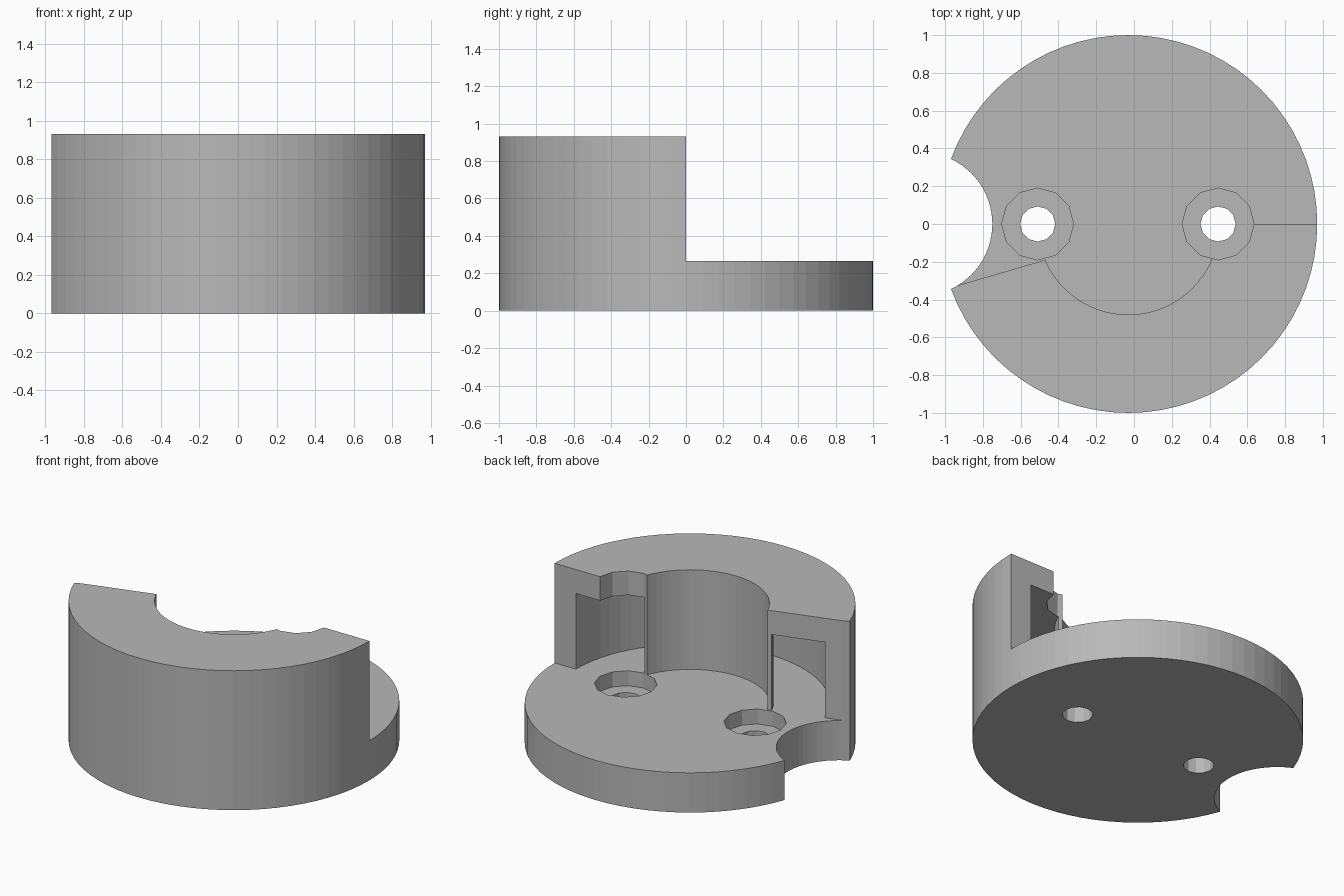
import bpy
import bmesh
from math import cos, sin, tau

if "Cube" in bpy.data.objects:
    bpy.data.objects.remove(bpy.data.objects["Cube"], do_unlink=True)

CX = -0.03               # axis of the round body
FLOOR, TOP = 0.265, 0.93  # base plate top, wall top
ABOVE = 1.3

grey = bpy.data.materials.new("plain_grey")
grey.use_nodes = True
grey.diffuse_color = (0.48, 0.48, 0.48, 1)
grey.node_tree.nodes["Principled BSDF"].inputs["Base Color"].default_value = (0.48, 0.48, 0.48, 1)


def prism(name, outline, z0, z1):
    """Upright solid from a counter-clockwise outline, relative to the axis."""
    bm = bmesh.new()
    face = bm.faces.new([bm.verts.new((x + CX, y, z0)) for x, y in outline])
    top = bmesh.ops.extrude_face_region(bm, geom=[face])["geom"]
    bmesh.ops.translate(bm, vec=(0, 0, z1 - z0),
                        verts=[v for v in top if isinstance(v, bmesh.types.BMVert)])
    bmesh.ops.recalc_face_normals(bm, faces=bm.faces)
    mesh = bpy.data.meshes.new(name)
    bm.to_mesh(mesh)
    bm.free()
    mesh.materials.append(grey)
    obj = bpy.data.objects.new(name, mesh)
    bpy.context.collection.objects.link(obj)
    return obj


def cylinder(name, x, r, z0, z1, sides=72):
    ring = [(x + r * cos(tau * i / sides), r * sin(tau * i / sides)) for i in range(sides)]
    return prism(name, ring, z0, z1)


def cut(target, cutter):
    mod = target.modifiers.new("cut", "BOOLEAN")
    mod.operation = "DIFFERENCE"
    mod.solver = "EXACT"
    mod.object = cutter
    bpy.context.view_layer.objects.active = target
    bpy.ops.object.modifier_apply(modifier=mod.name)
    bpy.data.objects.remove(cutter, do_unlink=True)


# Round body
body = cylinder("round_housing", 0, 1.0, 0, TOP)

# Open back: straight edge on the left, slanted edge on the right
cut(body, prism("open_back", [(1.2, 0), (1.2, 1.2), (-1.2, 1.2), (-1.2, -0.412),
                              (-0.3, -0.149), (0, 0)], FLOOR, ABOVE))

# Central bore
cut(body, cylinder("bore", 0, 0.48, FLOOR, ABOVE))

# Ring-shaped pocket inside the wall, leaving a thin inner sleeve and a roof
pocket = cylinder("pocket", 0, 0.843, FLOOR, 0.77)
cut(pocket, cylinder("sleeve", 0, 0.505, 0, ABOVE))
cut(body, pocket)

# Counterbored screw holes, which also clear the wall above
for x in (-0.48, 0.475):
    cut(body, cylinder("counterbore", x, 0.19, 0.165, ABOVE, 12))
    cut(body, cylinder("screw_hole", x, 0.093, -0.1, ABOVE, 12))

# Cable notch in the right rim
cut(body, cylinder("notch", -1.1, 0.38, -0.1, ABOVE))
